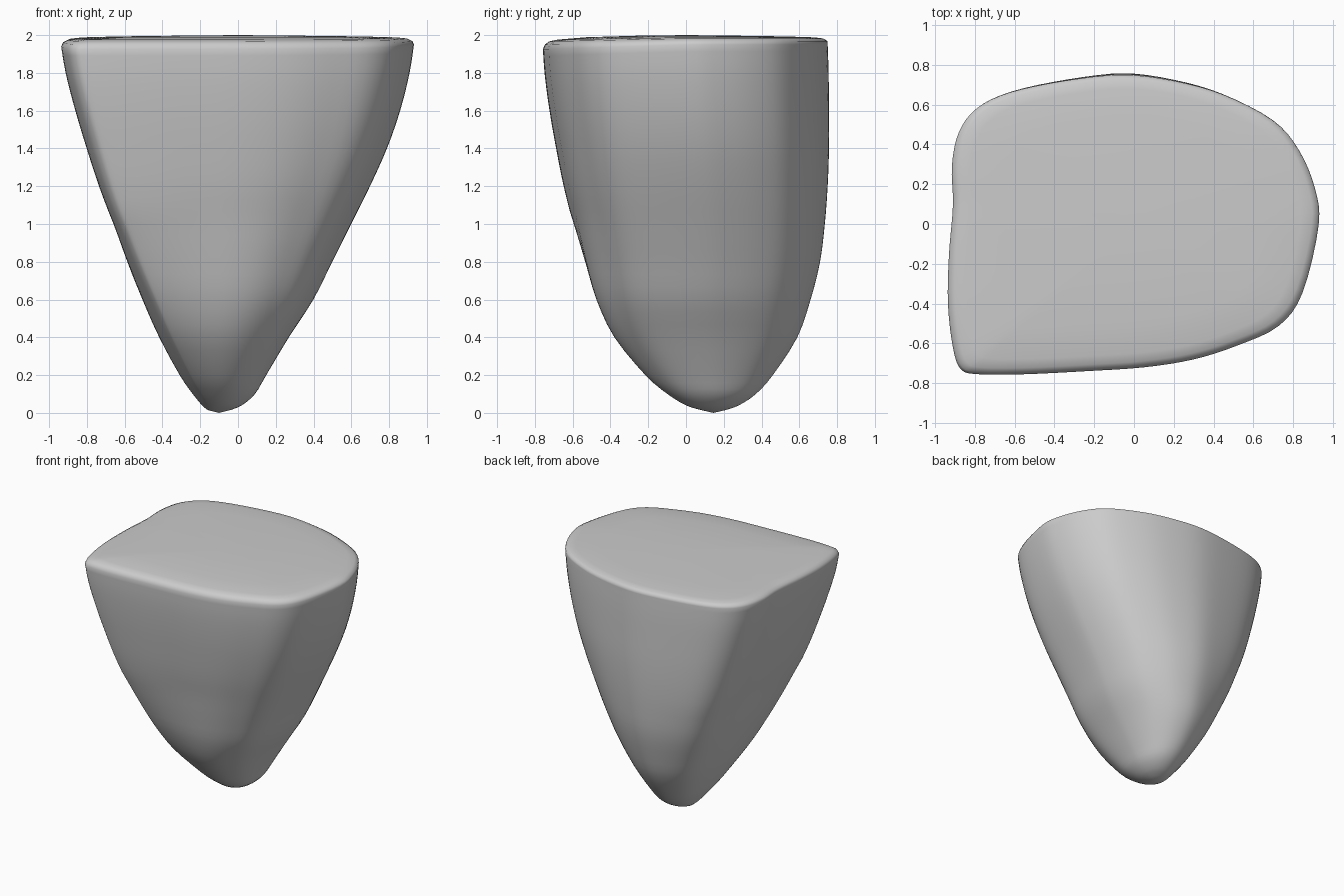
import bpy, bmesh, math

if "Cube" in bpy.data.objects:
    bpy.data.objects.remove(bpy.data.objects["Cube"])

# Height, x left, x right, y front, y back of each level
LEVELS = [
    (0.015, -0.16, -0.04, 0.08, 0.21), (0.04, -0.19, 0.02, 0.00, 0.28),
    (0.10, -0.24, 0.09, -0.10, 0.37), (0.20, -0.31, 0.15, -0.22, 0.46),
    (0.40, -0.42, 0.27, -0.39, 0.59), (0.60, -0.51, 0.40, -0.49, 0.66),
    (0.80, -0.59, 0.50, -0.55, 0.71), (1.00, -0.66, 0.60, -0.60, 0.735),
    (1.20, -0.735, 0.70, -0.65, 0.75), (1.40, -0.80, 0.79, -0.69, 0.757),
    (1.60, -0.86, 0.86, -0.725, 0.757), (1.80, -0.91, 0.91, -0.75, 0.755),
    (1.95, -0.935, 0.933, -0.76, 0.75),
]
# D-shaped outline of the top, seen from above
OUTLINE = [
    (0.93, 0.00), (0.91, 0.19), (0.83, 0.38), (0.70, 0.53), (0.45, 0.66),
    (0.20, 0.73), (-0.06, 0.76), (-0.35, 0.73), (-0.63, 0.67), (-0.79, 0.59),
    (-0.88, 0.47), (-0.915, 0.30), (-0.91, 0.10), (-0.93, -0.15), (-0.935, -0.40),
    (-0.91, -0.62), (-0.87, -0.73), (-0.78, -0.755), (-0.55, -0.755), (-0.25, -0.74),
    (0.05, -0.72), (0.30, -0.68), (0.52, -0.61), (0.73, -0.51), (0.85, -0.34),
]


def spline(p, q, r, s, t):
    return tuple(0.5 * (2 * b + (c - a) * t + (2 * a - 5 * b + 4 * c - d) * t * t
                        + (3 * b - a - 3 * c + d) * t ** 3)
                 for a, b, c, d in zip(p, q, r, s))


def smooth(points, steps, closed):
    n = len(points)
    get = (lambda i: points[i % n]) if closed else (lambda i: points[max(0, min(n - 1, i))])
    out = [spline(get(i - 1), get(i), get(i + 1), get(i + 2), k / steps)
           for i in range(n if closed else n - 1) for k in range(steps)]
    return out if closed else out + [points[-1]]


shape = [(x / 0.935, y / 0.76) for x, y in smooth(OUTLINE, 4, True)]
bm = bmesh.new()
rings = []

# Sides: the outline turns into an ellipse towards the tip
for z, x0, x1, y0, y1 in smooth(LEVELS, 3, False):
    blend = min(1, max(0, (z - 0.05) / 1.0)) ** 0.6
    ring = []
    for u, v in shape:
        a = math.atan2(v, u)
        u = u * blend + math.cos(a) * (1 - blend)
        v = v * blend + math.sin(a) * (1 - blend)
        drop = 0.025 * max(0, -v) * max(0, z - 1.6) / 0.35
        ring.append(bm.verts.new(((x0 + x1) / 2 + u * (x1 - x0) / 2,
                                  (y0 + y1) / 2 + v * (y1 - y0) / 2, z - drop)))
    rings.append(ring)

# Rounded rim and nearly flat top
for z, scale in ((1.968, 0.99), (1.982, 0.96), (1.988, 0.9), (1.993, 0.7), (1.997, 0.35)):
    rings.append([bm.verts.new((u * 0.935 * scale, v * 0.757 * scale,
                                z - 0.018 * max(0, -v) * scale ** 4)) for u, v in shape])

for low, high in zip(rings, rings[1:]):
    for i in range(len(shape)):
        j = (i + 1) % len(shape)
        bm.faces.new((low[i], low[j], high[j], high[i]))

# Close tip and top
tip = bm.verts.new((-0.10, 0.145, 0))
crown = bm.verts.new((0, 0, 2.0))
for i in range(len(shape)):
    j = (i + 1) % len(shape)
    bm.faces.new((tip, rings[0][j], rings[0][i]))
    bm.faces.new((crown, rings[-1][i], rings[-1][j]))

bmesh.ops.recalc_face_normals(bm, faces=bm.faces)
for f in bm.faces:
    f.smooth = True
mesh = bpy.data.meshes.new("tapered_stone")
bm.to_mesh(mesh)
bm.free()
stone = bpy.data.objects.new("tapered_stone", mesh)
bpy.context.collection.objects.link(stone)
